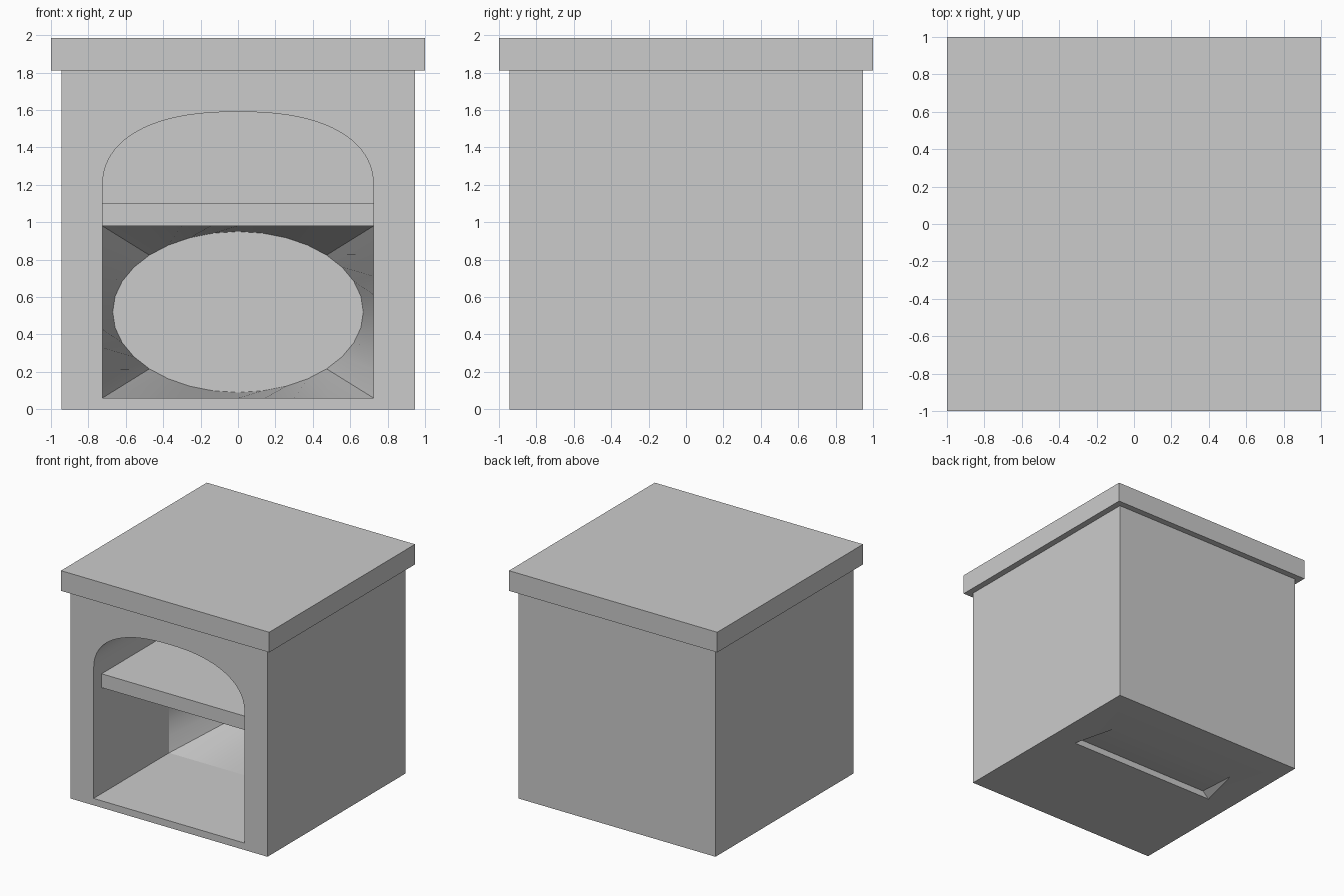
import bpy, bmesh, math

if "Cube" in bpy.data.objects:
    bpy.data.objects.remove(bpy.data.objects["Cube"])

W = 0.945            # body half width
OW, Z0, ZS = 0.725, 0.06, 0.98   # opening half width, floor height, shelf underside
YB = 0.09            # back plane of the open compartment


def make_object(name, bm, smooth=False):
    me = bpy.data.meshes.new(name)
    bm.to_mesh(me)
    bm.free()
    ob = bpy.data.objects.new(name, me)
    bpy.context.collection.objects.link(ob)
    if smooth:
        bpy.ops.object.select_all(action='DESELECT')
        ob.select_set(True)
        bpy.context.view_layer.objects.active = ob
        bpy.ops.object.shade_smooth_by_angle(angle=math.radians(35))
    return ob


def box(name, x, y0, y1, z0, z1):
    bm = bmesh.new()
    bmesh.ops.create_cube(bm, size=1)
    for v in bm.verts:
        v.co = (v.co.x * 2 * x, y0 + (v.co.y + .5) * (y1 - y0), z0 + (v.co.z + .5) * (z1 - z0))
    return make_object(name, bm)


def ring(bm, pts):
    return [bm.verts.new(p) for p in pts]


def bridge(bm, a, b):
    n = len(a)
    for i in range(n):
        j = (i + 1) % n
        bm.faces.new((a[i], a[j], b[j], b[i]))


def fill_with_hole(bm, *loops):
    edges = []
    for l in loops:
        for i in range(len(l)):
            pair = (l[i - 1], l[i])
            edges.append(bm.edges.get(pair) or bm.edges.new(pair))
    bmesh.ops.triangle_fill(bm, use_beauty=True, edges=edges)


# Arched opening profile: straight sides with a flattened arch on top
arch = [(-OW, Z0), (OW, Z0), (OW, ZS)]
N, P = 40, 2 / 2.35
for i in range(N + 1):
    t = math.pi * i / N
    c, s = math.cos(t), max(math.sin(t), 0)
    arch.append((math.copysign(abs(c) ** P, c) * OW, 1.18 + 0.41 * s ** P))
arch.append((-OW, ZS))

# Body shell with the open compartment
bm = bmesh.new()
square = [(-W, 0), (W, 0), (W, 1.81), (-W, 1.81)]
front = ring(bm, [(x, -W, z) for x, z in square])
back = ring(bm, [(x, W, z) for x, z in square])
mouth = ring(bm, [(x, -W, z) for x, z in arch])
inner = ring(bm, [(x, YB, z) for x, z in arch])
for i in (1, 2, 3):
    j = (i + 1) % 4
    bm.faces.new((front[i], front[j], back[j], back[i]))
bm.faces.new(back)
bridge(bm, mouth, inner)
bm.faces.new(inner[2:])
fill_with_hole(bm, front, mouth)

# Shallow hollow under the body
hollow = ring(bm, [(-.72, .1, 0), (.72, .1, 0), (.62, .5, 0), (-.62, .5, 0)])
lip = ring(bm, [(-.66, .1, .055), (.66, .1, .055)])
a, b, c, d = hollow
bm.faces.new((a, b, lip[1], lip[0]))
bm.faces.new((lip[0], lip[1], c, d))
bm.faces.new((b, c, lip[1]))
bm.faces.new((a, lip[0], d))
fill_with_hole(bm, [front[0], front[1], back[1], back[0]], hollow)
bmesh.ops.recalc_face_normals(bm, faces=bm.faces)
make_object("cabinet_body", bm, True)

# Rear recess: rectangle blending back to an oval end
bm = bmesh.new()
rect, oval = [], []
zc = (Z0 + ZS) / 2
for i in range(32):
    t = 2 * math.pi * i / 32
    c, s = math.cos(t), math.sin(t)
    m = max(abs(c), abs(s))
    rect.append((OW * c / m, YB, zc + (ZS - zc) * s / m))
    oval.append((0.67 * c, 0.86, zc + 0.43 * s))
r, o = ring(bm, rect), ring(bm, oval)
bridge(bm, r, o)
end = bm.faces.new(o)
bmesh.ops.recalc_face_normals(bm, faces=bm.faces)
end.normal_update()
if end.normal.y > 0:   # inside is the visible side
    bmesh.ops.reverse_faces(bm, faces=bm.faces)
make_object("rear_recess", bm, True)

# Shelf and top slab
box("shelf", OW, -0.835, YB, ZS, 1.10)
box("top_slab", 1.0, -1.0, 1.0, 1.81, 1.985)
